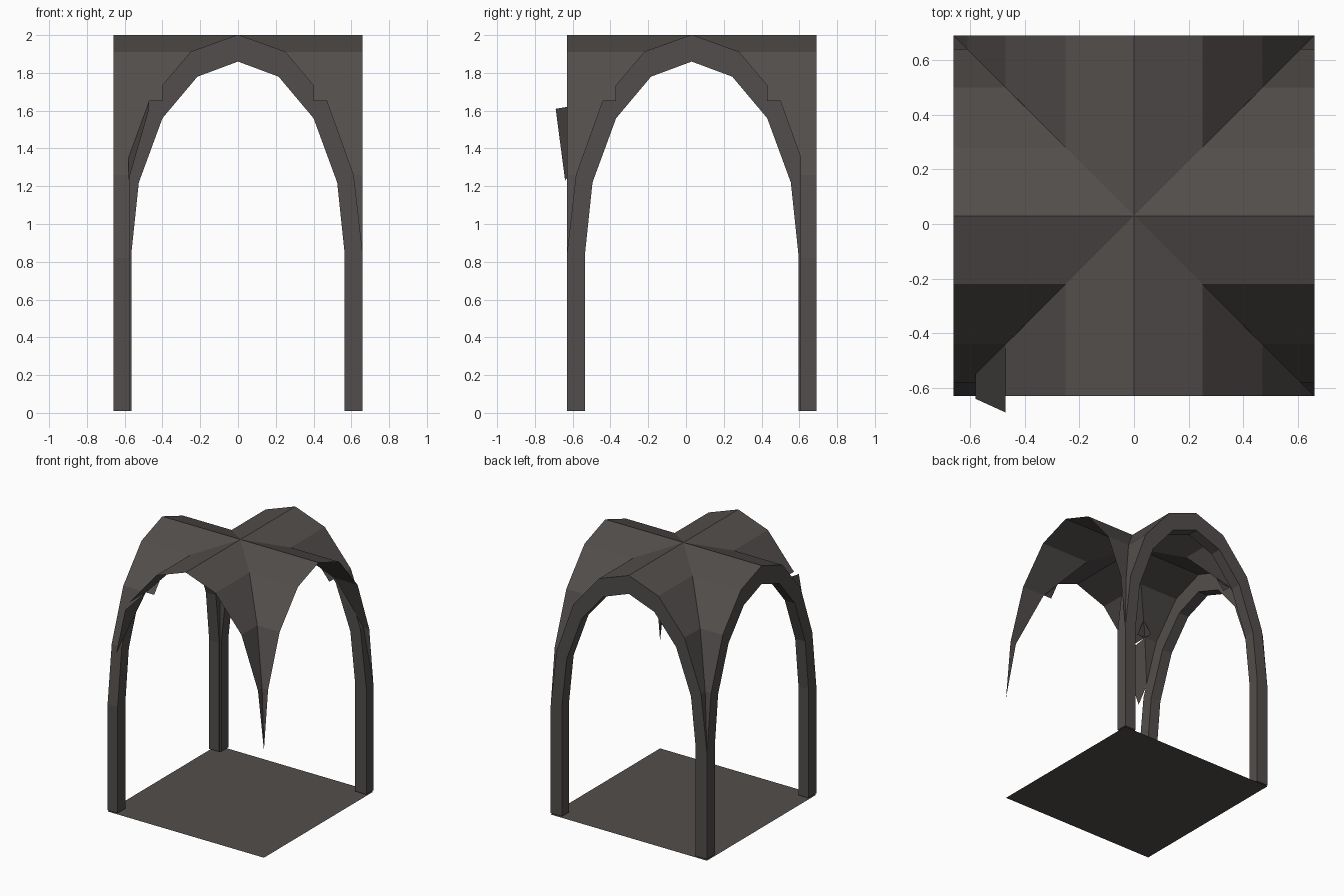
import bpy, bmesh

if "Cube" in bpy.data.objects:
    bpy.data.objects.remove(bpy.data.objects["Cube"])

CY = 0.03          # vault centre in y
H = 0.66           # half width of the bay
OUTER = [(0, 2.0), (0.25, 1.91), (0.47, 1.65), (0.61, 1.26), (0.66, 0.82)]
INNER = [(0, 1.86), (0.215, 1.78), (0.40, 1.56), (0.525, 1.22), (0.565, 0.84)]

stone = bpy.data.materials.new("dark_stone")
stone.diffuse_color = (0.085, 0.076, 0.072, 1)
stone.use_nodes = True
stone.node_tree.nodes["Principled BSDF"].inputs["Base Color"].default_value = stone.diffuse_color


def make(name, faces, recalc=False):
    """Build a mesh object from a list of polygons (centred on the vault)."""
    bm = bmesh.new()
    for pts in faces:
        bm.faces.new([bm.verts.new((x, y + CY, z)) for x, y, z in pts])
    bmesh.ops.remove_doubles(bm, verts=bm.verts, dist=0.0005)
    bmesh.ops.dissolve_degenerate(bm, edges=bm.edges, dist=0.0005)
    if recalc:
        bmesh.ops.recalc_face_normals(bm, faces=bm.faces)
    else:
        # single sheets face upwards
        for f in bm.faces:
            f.normal_update()
            if f.normal.z < 0:
                f.normal_flip()
    me = bpy.data.meshes.new(name)
    bm.to_mesh(me)
    bm.free()
    me.materials.append(stone)
    ob = bpy.data.objects.new(name, me)
    bpy.context.collection.objects.link(ob)
    return ob


# floor sheet
make("floor", [[(-H, -H, 0), (H, -H, 0), (H, H, 0), (-H, H, 0)]])

# groin vault: two crossing faceted barrels, trimmed along the diagonals
web, tabs = [], []
for sx in (-1, 1):
    for sy in (-1, 1):
        for along_y in (True, False):
            def place(p, q, z):
                return (sx * p, sy * q, z) if along_y else (sx * q, sy * p, z)
            for i in range(4):
                # the front left foot of one barrel has come away
                if along_y and sx < 0 and sy < 0 and i >= 2:
                    continue
                (p0, z0), (p1, z1) = OUTER[i], OUTER[i + 1]
                web.append([place(p0, p0, z0), place(p1, p1, z1),
                            place(p1, H, z1), place(p0, H, z0)])
            # small overhang of each barrel past the groin
            tabs.append([place(0.47, 0.47, 1.65), place(0.40, 0.40, 1.735),
                         place(0.47, 0.40, 1.65)])
make("vault_web", web)
make("groin_tabs", tabs)

# bent panel at the front left corner
make("loose_panel", [[(-0.47, -0.47, 1.65), (-0.47, -0.72, 1.61),
                      (-0.58, -0.67, 1.23), (-0.58, -0.58, 1.35)]])


def rib(name, place, depth=0.085):
    """Pointed arch with legs; place maps (across, depth, z) to a position."""
    o = OUTER + [(H, 0.01)]
    n = INNER + [(0.565, 0.01)]
    o = [(-p, z) for p, z in reversed(o[1:])] + o
    n = [(-p, z) for p, z in reversed(n[1:])] + n
    faces = []
    a, b = H, H - depth
    for (o0, o1, n0, n1) in zip(o, o[1:], n, n[1:]):
        for d in (a, b):     # side faces
            faces.append([place(o0[0], d, o0[1]), place(o1[0], d, o1[1]),
                          place(n1[0], d, n1[1]), place(n0[0], d, n0[1])])
        for s, e in ((o0, o1), (n0, n1)):   # top and underside
            faces.append([place(s[0], a, s[1]), place(e[0], a, e[1]),
                          place(e[0], b, e[1]), place(s[0], b, s[1])])
    for k in (0, -1):        # feet
        faces.append([place(o[k][0], a, o[k][1]), place(o[k][0], b, o[k][1]),
                      place(n[k][0], b, n[k][1]), place(n[k][0], a, n[k][1])])
    make(name, faces, recalc=True)


# ribs with columns stand only on the back and the left side
rib("back_arch_rib", lambda p, d, z: (p, d, z))
rib("left_arch_rib", lambda p, d, z: (-d, p, z))
